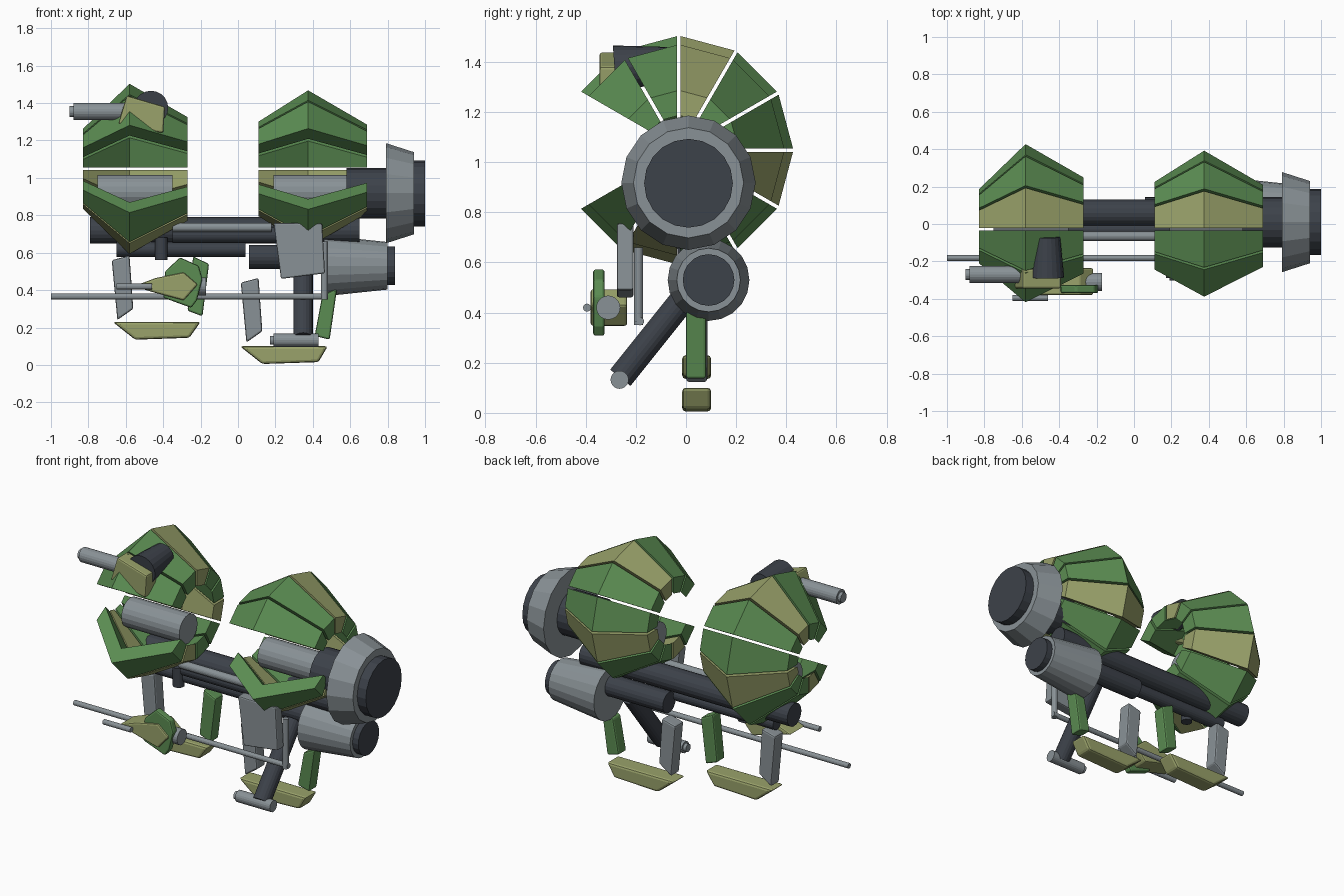
import bpy, bmesh, math
from mathutils import Vector

if "Cube" in bpy.data.objects:
    bpy.data.objects.remove(bpy.data.objects["Cube"])


def material(name, rgb):
    m = bpy.data.materials.new(name)
    m.diffuse_color = (*rgb, 1)
    m.use_nodes = True
    m.node_tree.nodes["Principled BSDF"].inputs["Base Color"].default_value = m.diffuse_color
    return m


GREEN = material("leaf green", (0.105, 0.265, 0.085))
OLIVE = material("olive", (0.32, 0.36, 0.145))
GREY = material("steel grey", (0.25, 0.285, 0.305))
DARK = material("dark slate", (0.046, 0.054, 0.068))


def finish(name, bm, mat, bevel=0):
    bmesh.ops.recalc_face_normals(bm, faces=bm.faces)
    me = bpy.data.meshes.new(name)
    bm.to_mesh(me)
    bm.free()
    ob = bpy.data.objects.new(name, me)
    bpy.context.collection.objects.link(ob)
    me.materials.append(mat)
    if bevel:
        mod = ob.modifiers.new("bevel", 'BEVEL')
        mod.width = bevel
        mod.segments = 2
    return ob


def tube(name, a, b, r1, mat, r2=None, sides=20):
    """Cylinder or frustum from point a to point b."""
    a, b = Vector(a), Vector(b)
    d = b - a
    bm = bmesh.new()
    bmesh.ops.create_cone(bm, cap_ends=True, segments=sides, radius1=r1,
                          radius2=r1 if r2 is None else r2, depth=d.length)
    bmesh.ops.rotate(bm, verts=bm.verts, matrix=Vector((0, 0, 1)).rotation_difference(d).to_matrix())
    bmesh.ops.translate(bm, verts=bm.verts, vec=(a + b) / 2)
    return finish(name, bm, mat)


def slab(name, pts, y0, y1, mat, bevel=0.01):
    """Front-facing outline extruded in depth."""
    bm = bmesh.new()
    f = bm.faces.new([bm.verts.new((x, y0, z)) for x, z in pts])
    ext = bmesh.ops.extrude_face_region(bm, geom=[f])
    bmesh.ops.translate(bm, vec=(0, y1 - y0, 0),
                        verts=[v for v in ext["geom"] if isinstance(v, bmesh.types.BMVert)])
    return finish(name, bm, mat, bevel)


def bridge(bm, rings):
    n = len(rings[0])
    for p, q in zip(rings, rings[1:]):
        for i in range(n):
            j = (i + 1) % n
            bm.faces.new((p[i], p[j], q[j], q[i]))
    bm.faces.new(rings[0])
    bm.faces.new(rings[-1])


# Petal shells: ten wedge plates around the long axis, open at the front
def petal_shell(name, x0, xm, x1, r0, rm, r1, cy, cz):
    profile = [(x0, r0), (xm, rm), (x1, r1), (x1, r1 - 0.10), (xm, rm - 0.11), (x0, r0 - 0.10)]
    gap = 0.007
    for k in range(10):
        start = -60 + 30 * k
        bm = bmesh.new()
        rings = []
        for ang, s in ((start, 1), (start + 30, -1)):
            a = math.radians(ang)
            dy, dz = math.sin(a), math.cos(a)
            rings.append([bm.verts.new((x, cy + r * dy + s * gap * dz, cz + r * dz - s * gap * dy))
                          for x, r in profile])
        bridge(bm, rings)
        finish(f"{name}_petal_{k + 1}", bm, OLIVE if k % 3 == 2 else GREEN)


petal_shell("left_shell", -0.83, -0.58, -0.27, 0.213, 0.455, 0.277, -0.028, 1.048)
petal_shell("right_shell", 0.11, 0.375, 0.69, 0.253, 0.42, 0.237, -0.028, 1.048)

# Shell cores
tube("left_core", (-0.75, 0.01, 0.925), (-0.35, 0.01, 0.925), 0.09, GREY)
tube("right_core", (0.19, 0.01, 0.925), (0.60, 0.01, 0.925), 0.09, GREY)

# Main thruster
tube("main_thruster_shaft", (0.58, 0.01, 0.918), (0.80, 0.01, 0.918), 0.135, DARK)
tube("main_thruster_ring", (0.79, 0.01, 0.918), (0.94, 0.01, 0.918), 0.268, GREY, 0.22, sides=16)
tube("main_thruster_nozzle", (0.93, 0.01, 0.916), (1.0, 0.01, 0.916), 0.177, DARK)

# Lower thruster
tube("lower_thruster_body", (0.46, 0.09, 0.53), (0.80, 0.09, 0.53), 0.163, GREY, 0.127)
tube("lower_thruster_nozzle", (0.79, 0.09, 0.53), (0.84, 0.09, 0.53), 0.103, DARK)
tube("lower_thruster_shaft", (0.06, 0.08, 0.578), (0.47, 0.08, 0.578), 0.064, DARK)

# Frame tubes
tube("long_frame_tube", (-0.79, 0.06, 0.72), (0.65, 0.06, 0.72), 0.07, DARK)
tube("lower_frame_tube", (-0.65, 0.03, 0.618), (0.04, 0.03, 0.618), 0.04, DARK)
tube("front_frame_tube", (-0.35, -0.03, 0.695), (0.20, -0.03, 0.695), 0.042, DARK)
tube("piston_rod", (-0.35, -0.065, 0.735), (0.18, -0.065, 0.735), 0.025, GREY)
tube("hanging_stub", (-0.41, 0.0, 0.56), (-0.41, 0.0, 0.68), 0.034, DARK)

# Side plate, slanted in at its lower edge
slab("side_plate", [(0.19, 0.76), (0.45, 0.755), (0.465, 0.49), (0.23, 0.46)],
     -0.275, -0.21, GREY, 0.008)

# Long antenna with its bracket
tube("long_antenna", (-1.0, -0.183, 0.365), (0.48, -0.183, 0.365), 0.016, GREY, sides=12)
tube("antenna_bracket", (0.462, -0.19, 0.35), (0.462, -0.19, 0.66), 0.018, GREY, sides=12)

# Angled strut with cross pedal
tube("angled_strut", (0.348, -0.262, 0.14), (0.348, 0.05, 0.53), 0.052, DARK)
tube("pedal_bar", (0.19, -0.265, 0.132), (0.43, -0.265, 0.132), 0.036, GREY)
tube("pedal_tip", (0.17, -0.265, 0.132), (0.19, -0.265, 0.132), 0.024, GREY)

# Feet and legs
slab("right_foot", [(0.01, 0.10), (0.48, 0.10), (0.43, 0.015), (0.13, 0.005)], -0.015, 0.10, OLIVE, 0.014)
slab("left_foot", [(-0.67, 0.23), (-0.20, 0.23), (-0.26, 0.145), (-0.55, 0.135)], -0.015, 0.10, OLIVE, 0.014)
grey_leg = [(0.015, 0.44), (0.11, 0.465), (0.13, 0.18), (0.045, 0.12)]
green_leg = [(0.45, 0.37), (0.53, 0.41), (0.49, 0.135), (0.41, 0.155)]
slab("right_inner_leg", grey_leg, 0.0, 0.085, GREY)
slab("right_outer_leg", green_leg, 0.0, 0.08, GREEN)
slab("left_outer_leg", [(x - 0.69, z + 0.12) for x, z in grey_leg], 0.0, 0.085, GREY)
slab("left_inner_leg", [(-0.24, 0.58), (-0.155, 0.54), (-0.19, 0.26), (-0.27, 0.29)], 0.0, 0.08, GREEN)

# Hanging gun pod
slab("pod_body", [(-0.56, 0.42), (-0.44, 0.465), (-0.29, 0.495), (-0.215, 0.43), (-0.29, 0.345), (-0.44, 0.385)],
     -0.38, -0.235, OLIVE)
slab("pod_fin", [(-0.39, 0.50), (-0.31, 0.575), (-0.21, 0.53), (-0.19, 0.46), (-0.22, 0.345), (-0.25, 0.305),
                 (-0.40, 0.36)], -0.37, -0.325, GREEN)
tube("pod_exhaust", (-0.30, -0.31, 0.42), (-0.17, -0.31, 0.42), 0.048, GREY)
tube("pod_barrel", (-0.65, -0.395, 0.42), (-0.46, -0.395, 0.42), 0.016, GREY, sides=12)

# Top gun turret
tube("turret_drum", (-0.465, -0.285, 1.374), (-0.465, -0.07, 1.39), 0.092, DARK, 0.07)
slab("turret_housing", [(-0.64, 1.29), (-0.595, 1.44), (-0.39, 1.38), (-0.40, 1.24), (-0.49, 1.255)],
     -0.345, -0.24, OLIVE)
tube("turret_barrel", (-0.88, -0.27, 1.355), (-0.58, -0.27, 1.355), 0.045, GREY)
tube("turret_muzzle", (-0.90, -0.27, 1.355), (-0.88, -0.27, 1.355), 0.03, GREY)
